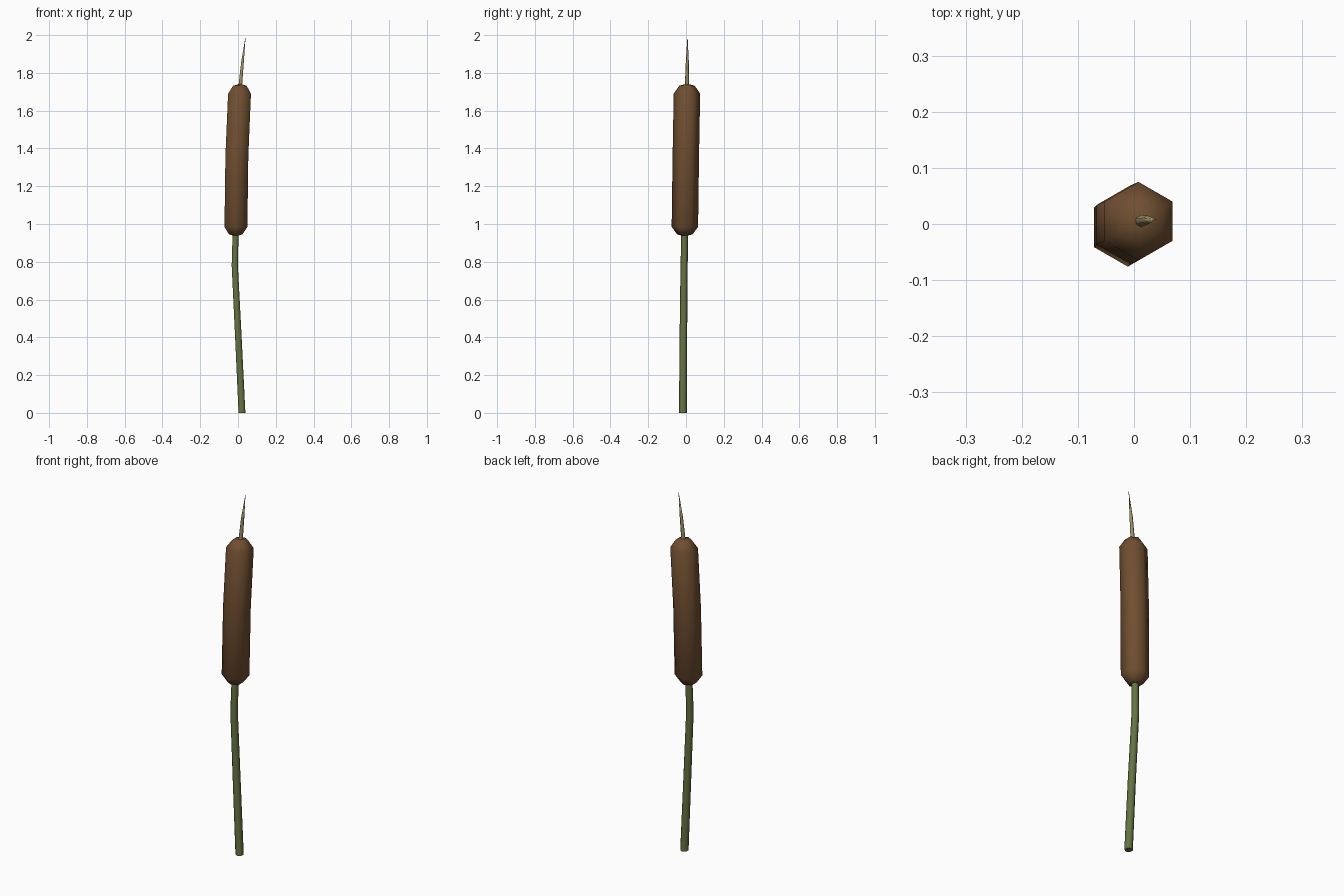
import bpy, bmesh, math

if "Cube" in bpy.data.objects:
    bpy.data.objects.remove(bpy.data.objects["Cube"])

SIDES = 6


def material(name, rgb):
    m = bpy.data.materials.new(name)
    m.diffuse_color = (*rgb, 1.0)
    m.use_nodes = True
    m.node_tree.nodes["Principled BSDF"].inputs["Base Color"].default_value = m.diffuse_color
    return m


def tube(name, rings, mat, cap_start=True, cap_end=True):
    """Loft hexagonal rings (x, y, z, radius); radius 0 gives a point."""
    bm = bmesh.new()
    loops = []
    for x, y, z, r in rings:
        if r == 0:
            loops.append([bm.verts.new((x, y, z))])
            continue
        angles = [math.pi / 2 + i * 2 * math.pi / SIDES for i in range(SIDES)]
        loops.append([bm.verts.new((x + r * math.cos(a), y + r * math.sin(a), z))
                      for a in angles])
    for low, high in zip(loops, loops[1:]):
        for i in range(SIDES):
            j = (i + 1) % SIDES
            if len(low) == 1:
                vs = [low[0], high[j], high[i]]
            elif len(high) == 1:
                vs = [low[i], low[j], high[0]]
            else:
                vs = [low[i], low[j], high[j], high[i]]
            bm.faces.new(vs).smooth = True
    # flat end caps
    if cap_start and len(loops[0]) > 1:
        bm.faces.new(loops[0][::-1])
    if cap_end and len(loops[-1]) > 1:
        bm.faces.new(loops[-1])
    bmesh.ops.recalc_face_normals(bm, faces=bm.faces[:])
    mesh = bpy.data.meshes.new(name)
    bm.to_mesh(mesh)
    bm.free()
    mesh.materials.append(mat)
    obj = bpy.data.objects.new(name, mesh)
    bpy.context.collection.objects.link(obj)
    return obj


green = material("stem green", (0.13, 0.17, 0.055))
brown = material("seed head brown", (0.16, 0.077, 0.03))
tan = material("spike tan", (0.34, 0.28, 0.13))

# Slightly bent stem, running into the seed head
tube("stem", [
    (0.021, -0.016, 0.0, 0.021),
    (0.002, -0.014, 0.40, 0.020),
    (-0.017, -0.010, 0.78, 0.019),
    (-0.013, -0.007, 0.95, 0.018),
], green)

# Fat seed head with rounded ends
tube("seed_head", [
    (-0.013, -0.006, 0.935, 0.0),
    (-0.012, -0.006, 0.945, 0.041),
    (-0.011, -0.006, 0.985, 0.070),
    (-0.006, -0.001, 1.36, 0.070),
    (0.008, 0.005, 1.69, 0.070),
    (0.010, 0.005, 1.732, 0.041),
    (0.012, 0.005, 1.743, 0.0),
], brown)

# Thin pointed tip
tube("tip_spike", [
    (0.012, 0.005, 1.73, 0.011),
    (0.024, 0.007, 1.86, 0.008),
    (0.041, 0.008, 2.0, 0.0),
], tan)
